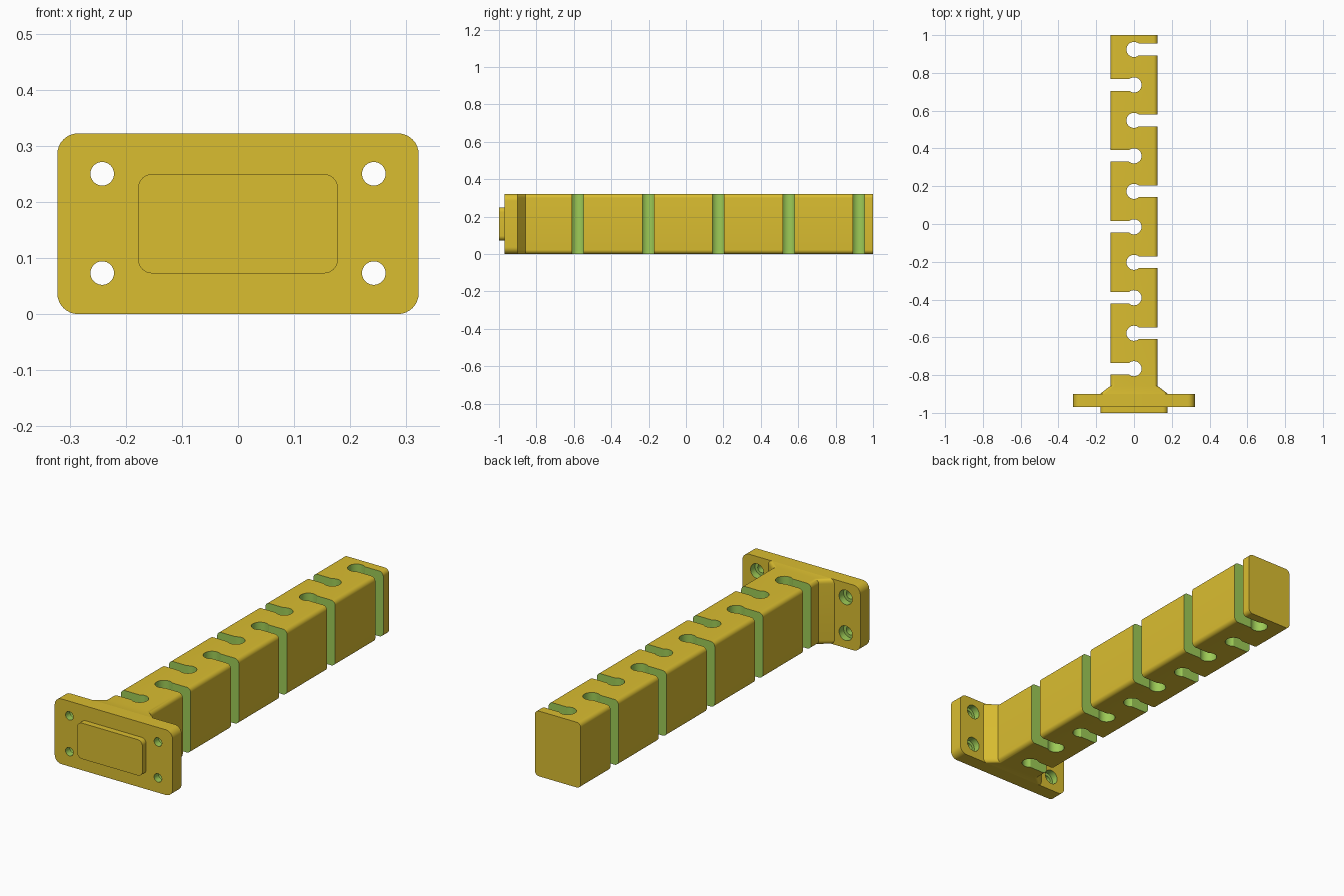
import bpy, bmesh, math
from math import cos, sin, pi

if "Cube" in bpy.data.objects:
    bpy.data.objects.remove(bpy.data.objects["Cube"])


def material(name, rgb):
    m = bpy.data.materials.new(name)
    lin = [((c / 255 + 0.055) / 1.055) ** 2.4 for c in rgb]
    m.diffuse_color = (*lin, 1)
    m.use_nodes = True
    m.node_tree.nodes["Principled BSDF"].inputs["Base Color"].default_value = m.diffuse_color
    return m


GOLD = material("gold", (218, 189, 48))
GREEN = material("cut green", (157, 203, 87))
HEIGHT = 0.322
MID = HEIGHT / 2


def rounded_rect(y, hw, hh, r, n=8):
    """Rounded rectangle in the xz plane at depth y."""
    pts = []
    for k, (sx, sz) in enumerate([(1, 1), (-1, 1), (-1, -1), (1, -1)]):
        for i in range(n + 1):
            a = (k + i / n) * pi / 2
            pts.append((sx * (hw - r) + r * cos(a), y, MID + sz * (hh - r) + r * sin(a)))
    return pts


def circle(x, y, z, r, n=32):
    return [(x + r * cos(2 * pi * i / n), y, z + r * sin(2 * pi * i / n)) for i in range(n)]


def keyhole(y, side, z, r=0.04, half=0.031, n=28):
    """Round hole on the centre line with a slot opening to one side."""
    a0 = math.asin(half / r)
    pts = [(r * cos(a0 + (2 * pi - 2 * a0) * i / n), r * sin(a0 + (2 * pi - 2 * a0) * i / n))
           for i in range(n + 1)]
    pts += [(0.25, -half), (0.25, half)]
    return [(side * px, y + py, z) for px, py in pts]


def loft(name, stacks, index=0):
    """Each stack is a list of rings, skinned and capped into a closed solid."""
    bm = bmesh.new()
    for rings in stacks:
        rows = [[bm.verts.new(p) for p in ring] for ring in rings]
        n = len(rows[0])
        for a, b in zip(rows, rows[1:]):
            for i in range(n):
                j = (i + 1) % n
                bm.faces.new((a[i], a[j], b[j], b[i]))
        bm.faces.new(rows[0])
        bm.faces.new(rows[-1])
    bmesh.ops.recalc_face_normals(bm, faces=bm.faces)
    for f in bm.faces:
        f.material_index = index
    me = bpy.data.meshes.new(name)
    bm.to_mesh(me)
    bm.free()
    me.materials.append(GOLD)
    me.materials.append(GREEN)
    ob = bpy.data.objects.new(name, me)
    bpy.context.collection.objects.link(ob)
    return ob


def activate(ob):
    bpy.ops.object.select_all(action='DESELECT')
    ob.select_set(True)
    bpy.context.view_layer.objects.active = ob


def cut(ob, cutter):
    mod = ob.modifiers.new("cut", 'BOOLEAN')
    mod.operation = 'DIFFERENCE'
    mod.solver = 'EXACT'
    mod.object = cutter
    activate(ob)
    bpy.ops.object.modifier_apply(modifier=mod.name)
    bpy.data.objects.remove(cutter)


# Long bar with a tapered foot where it meets the flange
bar = loft("bar", [[rounded_rect(-0.90, 0.18, MID, 0.022),
                    rounded_rect(-0.857, 0.125, MID, 0.022),
                    rounded_rect(1.0, 0.125, MID, 0.022)]])

# Keyhole slots opening right and left in turn
slots = []
for k in range(10):
    y, side = 0.924 - 0.1878 * k, 1 if k % 2 == 0 else -1
    slots.append([keyhole(y, side, -0.1), keyhole(y, side, HEIGHT + 0.1)])
cut(bar, loft("slot_cutter", slots, 1))

# Mounting flange with four counterbored bolt holes
flange = loft("flange", [[rounded_rect(-0.97, 0.322, MID, 0.037),
                          rounded_rect(-0.90, 0.322, MID, 0.037)]])
holes = []
for x in (-0.242, 0.242):
    for z in (0.073, 0.25):
        holes.append([circle(x, -1.1, z, 0.021), circle(x, -0.935, z, 0.021),
                      circle(x, -0.935, z, 0.036), circle(x, -0.8, z, 0.036)])
cut(flange, loft("hole_cutter", holes, 1))

# Raised rectangular plug on the front of the flange
plug = loft("plug", [[rounded_rect(-1.0, 0.178, 0.0885, 0.025),
                      rounded_rect(-0.97, 0.178, 0.0885, 0.025)]])

for ob in (bar, flange, plug):
    activate(ob)
    bpy.ops.object.shade_smooth_by_angle(angle=math.radians(30))
